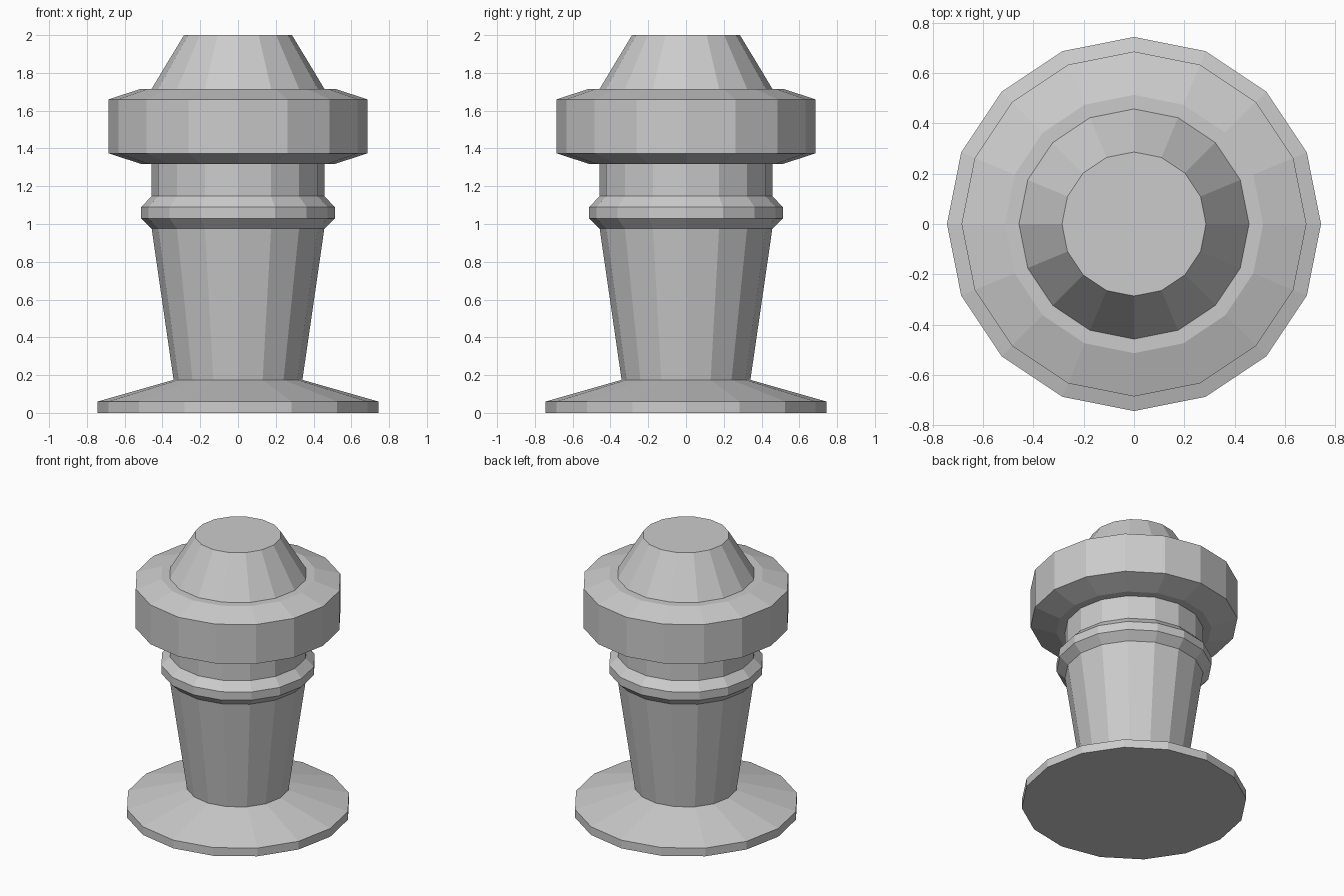
import bpy, bmesh
from math import cos, sin, tau

if "Cube" in bpy.data.objects:
    bpy.data.objects.remove(bpy.data.objects["Cube"])

SIDES = 16

# Turned profile as (radius, height), bottom to top
base = [(0.743, 0), (0.743, 0.06), (0.341, 0.175)]
shaft = [(0.457, 0.975)]
collar = [(0.513, 1.03), (0.513, 1.09), (0.457, 1.147)]
neck = [(0.457, 1.318)]
head = [(0.513, 1.318), (0.685, 1.374), (0.685, 1.66), (0.513, 1.716)]
cap = [(0.457, 1.716), (0.286, 2.0)]


def lathe(name, profile):
    """Closed, flat-shaded solid of revolution about z."""
    bm = bmesh.new()
    rings = [[bm.verts.new((r * cos(tau * i / SIDES), r * sin(tau * i / SIDES), z))
              for i in range(SIDES)] for r, z in profile]
    for low, high in zip(rings, rings[1:]):
        for i in range(SIDES):
            j = (i + 1) % SIDES
            bm.faces.new((low[i], low[j], high[j], high[i]))
    bm.faces.new(rings[0][::-1])
    bm.faces.new(rings[-1])
    mesh = bpy.data.meshes.new(name)
    bm.to_mesh(mesh)
    bm.free()
    obj = bpy.data.objects.new(name, mesh)
    bpy.context.collection.objects.link(obj)
    return obj


# One continuous turned body, so no hidden faces lie between its parts
lathe("turned_post", base + shaft + collar + neck + head + cap)
